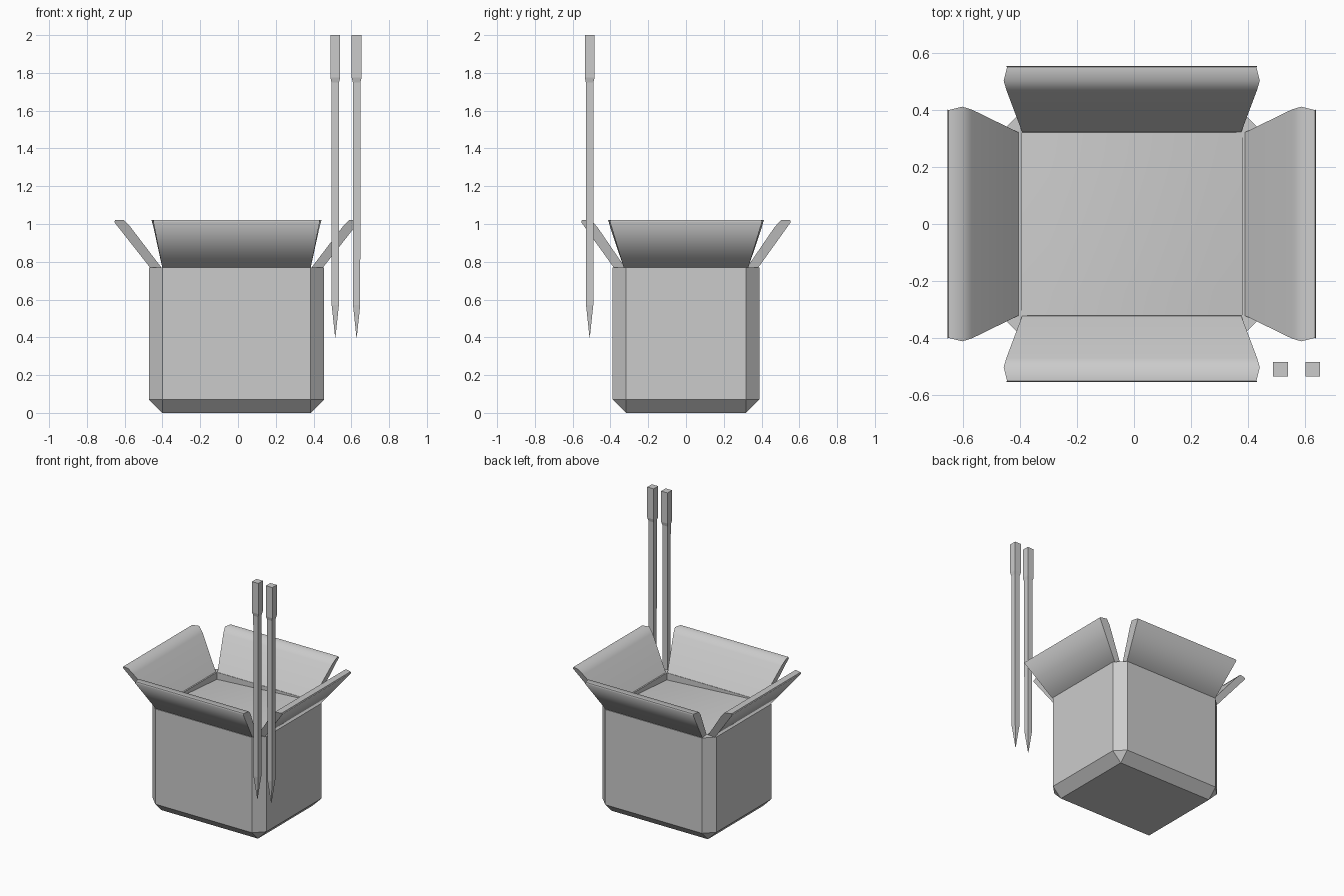
import bpy, bmesh
from mathutils import Matrix, Vector

cube = bpy.data.objects.get("Cube")
if cube:
    bpy.data.objects.remove(cube, do_unlink=True)

grey = bpy.data.materials.new("light grey card")
grey.use_nodes = True
grey.diffuse_color = (0.6, 0.6, 0.6, 1)
grey.node_tree.nodes["Principled BSDF"].inputs["Base Color"].default_value = (0.6, 0.6, 0.6, 1)

CX = -0.008                  # box centre in x
HX, HY, TOP = 0.463, 0.388, 0.77
CHAMFER = 0.07
INX, INY = HX - 0.075, HY - 0.068


def add(name, bm, smooth=False):
    bmesh.ops.recalc_face_normals(bm, faces=bm.faces)
    mesh = bpy.data.meshes.new(name)
    bm.to_mesh(mesh)
    bm.free()
    mesh.materials.append(grey)
    ob = bpy.data.objects.new(name, mesh)
    bpy.context.collection.objects.link(ob)
    bpy.ops.object.select_all(action='DESELECT')
    bpy.context.view_layer.objects.active = ob
    ob.select_set(True)
    if smooth:
        bpy.ops.object.shade_smooth_by_angle(angle=1.1)
    return ob


def block(hx, hy, z0, z1):
    bm = bmesh.new()
    mat = Matrix.Translation((CX, 0, (z0 + z1) / 2)) @ Matrix.Diagonal((2 * hx, 2 * hy, z1 - z0, 1))
    bmesh.ops.create_cube(bm, size=1, matrix=mat)
    return bm


def loft(rings):
    """Skin equal-length rings of points and cap both ends."""
    bm = bmesh.new()
    loops = [[bm.verts.new(p) for p in ring] for ring in rings]
    n = len(loops[0])
    for a, b in zip(loops, loops[1:]):
        for i in range(n):
            j = (i + 1) % n
            bm.faces.new((a[i], a[j], b[j], b[i]))
    bm.faces.new(loops[0])
    bm.faces.new(loops[-1])
    return bm


# Carton body: chamfered everywhere except the rim, then hollowed
bm = block(HX, HY, 0, TOP)
edges = [e for e in bm.edges if min(v.co.z for v in e.verts) < TOP - 0.01]
bmesh.ops.bevel(bm, geom=edges, offset=CHAMFER, segments=1, affect='EDGES', profile=0.5)
body = add("carton_body", bm)
cutter = add("cavity_cutter", block(INX, INY, 0.6, 1))
cutter.hide_render = True
cut = body.modifiers.new("cavity", 'BOOLEAN')
cut.operation, cut.object, cut.solver = 'DIFFERENCE', cutter, 'EXACT'
bpy.context.view_layer.objects.active = body
bpy.ops.object.modifier_apply(modifier="cavity")
bpy.data.objects.remove(cutter, do_unlink=True)

# Contents: gently twisted surface just below the rim
bm = bmesh.new()
bmesh.ops.create_grid(bm, x_segments=8, y_segments=8, size=1)
for v in bm.verts:
    v.co = (CX + v.co.x * INX, v.co.y * INY, 0.742 + 0.024 * v.co.x * v.co.y)
add("contents", bm, True)


# Flaps: thick slanted panels, widening upward, with a small edge chamfer
def flap(name, turn, depth, reach, half_low, half_high):
    # (outward distance, height, half width)
    section = [(depth - 0.065, TOP, half_low),
               (depth - 0.005, TOP, half_low + 0.008),
               (reach, 1.01, half_high - 0.01),
               (reach - 0.004, 1.02, half_high - 0.012),
               (reach - 0.052, 1.02, half_high),
               (reach - 0.085, 0.985, half_high - 0.01)]
    rot = Matrix.Rotation(turn, 3, 'Z')
    shift = Vector((CX, 0, 0))
    rings = []
    for side in (-1, 1):
        rings.append([rot @ Vector((side * w, -d, z)) + shift for d, z, w in section])
    add(name, loft(rings), True)


QUARTER = 1.570796
flap("front_flap", 0, HY, 0.555, 0.385, 0.45)
flap("left_flap", QUARTER, HX, 0.647, 0.322, 0.412)
flap("back_flap", 2 * QUARTER, HY, 0.555, 0.385, 0.45)
flap("right_flap", 3 * QUARTER, HX, 0.647, 0.322, 0.412)


# Chopsticks: square section, thicker handle, pointed tip
def chopstick(name, x, y):
    profile = [(0.4, 0.001), (0.57, 0.019), (1.75, 0.02), (1.775, 0.026), (2, 0.026)]
    corners = [(-1, -1), (1, -1), (1, 1), (-1, 1)]
    add(name, loft([[(x + a * r, y + b * r, z) for a, b in corners] for z, r in profile]))


chopstick("inner_chopstick", 0.515, -0.51)
chopstick("outer_chopstick", 0.628, -0.51)
